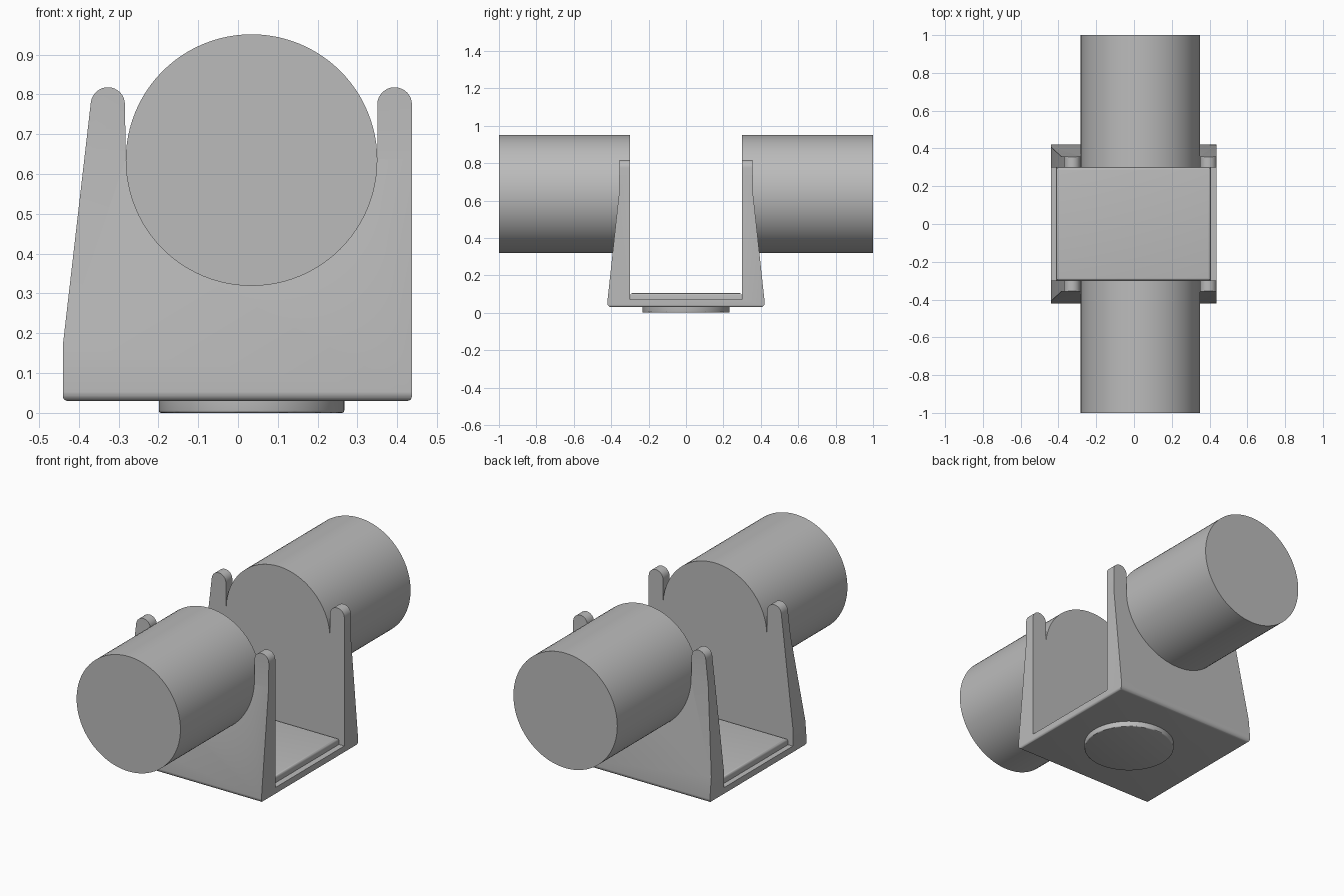
import bpy, bmesh, math
from math import radians, pi
from mathutils import Matrix

if "Cube" in bpy.data.objects:
    bpy.data.objects.remove(bpy.data.objects["Cube"], do_unlink=True)

# Single grey material
GREY = (0.5, 0.5, 0.5, 1)
mat = bpy.data.materials.new("plain grey")
mat.use_nodes = True
mat.diffuse_color = GREY
mat.node_tree.nodes["Principled BSDF"].inputs["Base Color"].default_value = GREY

CX, CZ, R = 0.034, 0.635, 0.316    # axis and radius of the cylinders
INNER = 0.3                        # half gap between the two cheeks


def finish(bm, name):
    bmesh.ops.recalc_face_normals(bm, faces=bm.faces)
    mesh = bpy.data.meshes.new(name)
    bm.to_mesh(mesh)
    bm.free()
    mesh.materials.append(mat)
    ob = bpy.data.objects.new(name, mesh)
    bpy.context.collection.objects.link(ob)
    return ob


def smooth(ob, angle=30):
    bpy.ops.object.select_all(action="DESELECT")
    ob.select_set(True)
    bpy.context.view_layer.objects.active = ob
    bpy.ops.object.shade_smooth_by_angle(angle=radians(angle))


def arc(cx, cz, rx, rz, start, end, steps):
    angles = [radians(start + (end - start) * i / steps) for i in range(steps + 1)]
    return [(cx + rx * math.cos(a), cz + rz * math.sin(a)) for a in angles]


def extrude(name, points, place, half):
    """Extrude a closed 2D outline from -half to +half; place maps it into 3D."""
    bm = bmesh.new()
    face = bm.faces.new([bm.verts.new(place(u, v, -half)) for u, v in points])
    result = bmesh.ops.extrude_face_region(bm, geom=[face])
    for v in result["geom"]:
        if isinstance(v, bmesh.types.BMVert):
            v.co += place_vec(place, 2 * half)
    return finish(bm, name)


def place_vec(place, d):
    a, b = place(0, 0, 0), place(0, 0, d)
    return Matrix.Translation([q - p for p, q in zip(a, b)]).to_translation()


# Front outline: tapered left side, two rounded prongs, round cradle between them
front = (arc(-0.428, 0.042, 0.012, 0.012, 270, 180, 4) + [(-0.44, 0.17)]
         + arc(-0.327, 0.775, 0.043, 0.043, 174, 0, 16)
         + arc(CX, CZ, R, R, 180, 360, 48)
         + arc(0.3935, 0.775, 0.0435, 0.043, 180, 0, 16)
         + arc(0.425, 0.042, 0.012, 0.012, 360, 270, 4))

# Side outline: U shape whose cheeks get thinner upwards
half_side = (arc(0.4, 0.053, 0.021, 0.023, -90, 0, 6)
             + [(0.358, 0.64), (0.355, 0.9), (INNER, 0.9), (INNER, 0.07)])
side = half_side + [(-y, z) for y, z in reversed(half_side)]

# Bracket is the overlap of both extruded outlines
bracket = extrude("bracket", front, lambda u, v, d: (u, d, v), 0.6)
cutter = extrude("bracket_side_shape", side, lambda u, v, d: (d, u, v), 0.6)
cutter.hide_render = True
mod = bracket.modifiers.new("overlap", "BOOLEAN")
mod.operation = "INTERSECT"
mod.solver = "EXACT"
mod.object = cutter
bpy.context.view_layer.objects.active = bracket
bpy.ops.object.modifier_apply(modifier=mod.name)
bpy.data.objects.remove(cutter, do_unlink=True)
smooth(bracket)

# Raised floor pad with rounded top edges
bm = bmesh.new()
bmesh.ops.create_cube(bm, size=1, matrix=Matrix.Translation((-0.003, 0, 0.0825))
                      @ Matrix.Diagonal((0.816, 0.596, 0.045, 1)))
top = [e for e in bm.edges if all(v.co.z > 0.09 for v in e.verts)]
bmesh.ops.bevel(bm, geom=top, offset=0.012, segments=4, profile=0.5, affect="EDGES")
smooth(finish(bm, "floor_pad"), 40)


def cylinder(name, radius, depth, matrix, bevel=0):
    bm = bmesh.new()
    bmesh.ops.create_cone(bm, cap_ends=True, segments=96, radius1=radius,
                          radius2=radius, depth=depth, matrix=matrix)
    if bevel:
        rim = [e for e in bm.edges if all(v.co.z < 0.001 for v in e.verts)]
        bmesh.ops.bevel(bm, geom=rim, offset=bevel, segments=3, profile=0.5,
                        affect="EDGES")
    smooth(finish(bm, name))


# Horizontal cylinders, front and back
for name, sign in (("front_cylinder", -1), ("back_cylinder", 1)):
    y = sign * (1 + INNER) / 2
    cylinder(name, R, 1 - INNER,
             Matrix.Translation((CX, y, CZ)) @ Matrix.Rotation(pi / 2, 4, "X"))

# Round foot under the bracket
cylinder("foot_disc", 0.233, 0.04, Matrix.Translation((CX, 0, 0.02)), 0.006)
